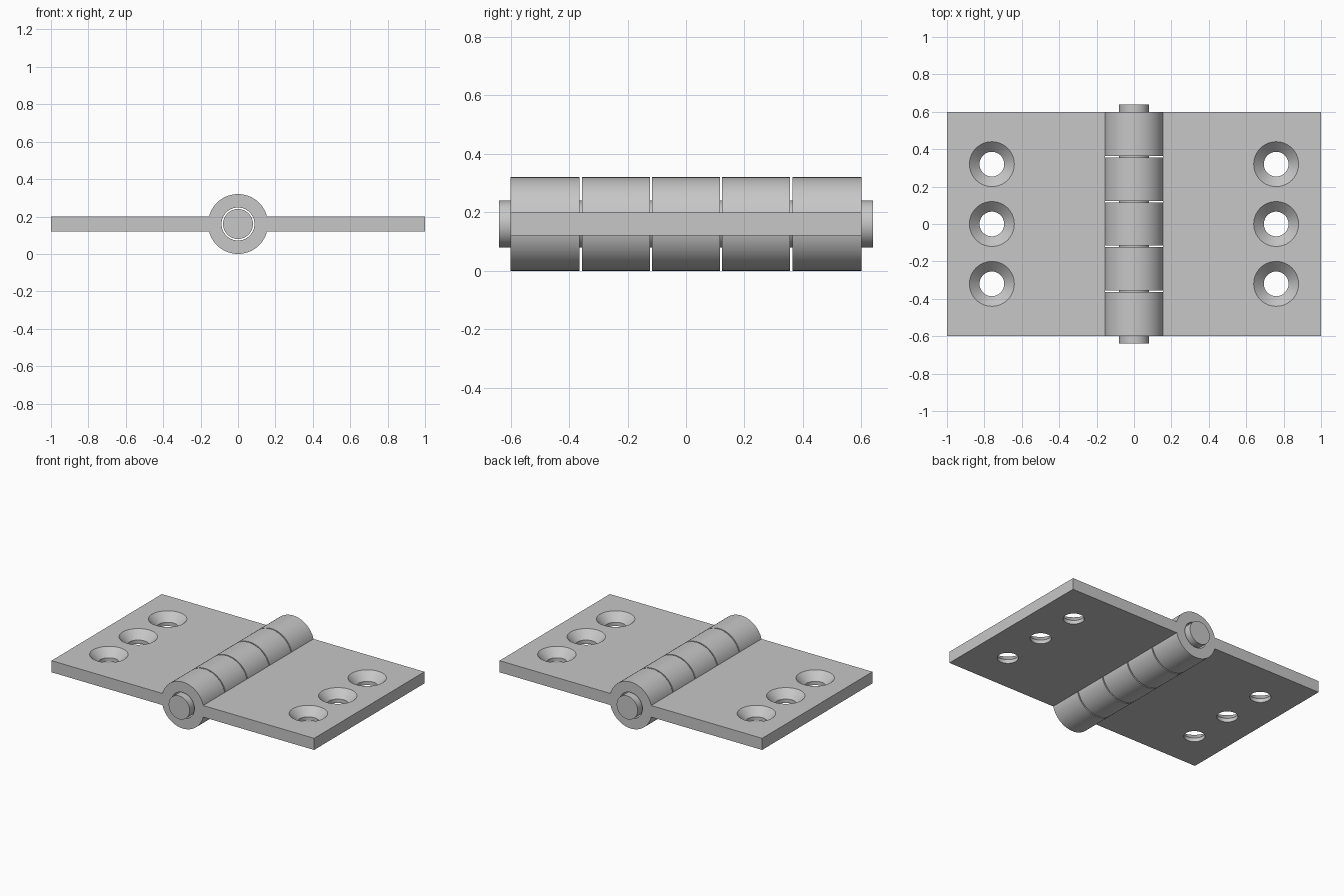
import bpy
import bmesh
from math import cos, sin, tau, pi, radians
from mathutils import Matrix

cube = bpy.data.objects.get("Cube")
if cube:
    bpy.data.objects.remove(cube, do_unlink=True)

AXIS_Z = 0.16
BARREL_R, BORE_R, PIN_R = 0.16, 0.088, 0.08
LEAF_BOTTOM, LEAF_TOP = 0.12, 0.20
LEAF_INNER, LEAF_HALF = 0.155, 0.60
KNUCKLES, GAP = 5, 0.008

steel = bpy.data.materials.new("steel_grey")
steel.use_nodes = True
grey = (0.57, 0.57, 0.57, 1.0)
steel.diffuse_color = grey
steel.node_tree.nodes["Principled BSDF"].inputs["Base Color"].default_value = grey


def make_object(name, bm):
    bmesh.ops.recalc_face_normals(bm, faces=bm.faces[:])
    mesh = bpy.data.meshes.new(name)
    bm.to_mesh(mesh)
    bm.free()
    mesh.materials.append(steel)
    obj = bpy.data.objects.new(name, mesh)
    bpy.context.collection.objects.link(obj)
    return obj


def activate(obj):
    bpy.ops.object.select_all(action="DESELECT")
    obj.select_set(True)
    bpy.context.view_layer.objects.active = obj


def smooth(obj):
    activate(obj)
    bpy.ops.object.shade_smooth_by_angle(angle=radians(30))


def add_lathe(bm, profile, closed, matrix, segments=64):
    """Turn (radius, height) points around z, then place them by the matrix."""
    rings = []
    for r, h in profile:
        angles = [tau * i / segments for i in range(segments)]
        rings.append([bm.verts.new(matrix @ Matrix.Translation((r * cos(a), r * sin(a), h)).translation)
                      for a in angles])
    pairs = list(zip(rings, rings[1:]))
    if closed:
        pairs.append((rings[-1], rings[0]))
    else:
        bm.faces.new(rings[0])
        bm.faces.new(rings[-1])
    for low, high in pairs:
        for i in range(segments):
            j = (i + 1) % segments
            bm.faces.new((low[i], low[j], high[j], high[i]))


# Leaves with three countersunk screw holes each
def make_leaf(name, side):
    bm = bmesh.new()
    bmesh.ops.create_cube(bm, size=1.0)
    bmesh.ops.scale(bm, verts=bm.verts, vec=(1 - LEAF_INNER, 2 * LEAF_HALF, LEAF_TOP - LEAF_BOTTOM))
    bmesh.ops.translate(bm, verts=bm.verts, vec=(side * (1 + LEAF_INNER) / 2, 0, AXIS_Z))
    leaf = make_object(name, bm)

    hole, sink, over = 0.066, 0.12, 0.02
    profile = [(hole, LEAF_BOTTOM - over), (hole, LEAF_TOP - (sink - hole)), (sink + over, LEAF_TOP + over)]
    bm = bmesh.new()
    for y in (-0.32, 0, 0.32):
        add_lathe(bm, profile, False, Matrix.Translation((side * 0.76, y, 0)))
    cutter = make_object("screw_hole_cutter", bm)
    cutter.hide_render = True

    cut = leaf.modifiers.new("screw_holes", "BOOLEAN")
    cut.operation = "DIFFERENCE"
    cut.solver = "EXACT"
    cut.object = cutter
    activate(leaf)
    bpy.ops.object.modifier_apply(modifier=cut.name)
    bpy.data.objects.remove(cutter, do_unlink=True)
    smooth(leaf)


make_leaf("left_leaf", 1)
make_leaf("right_leaf", -1)

# Barrel knuckles with a clear bore, separated by thin gaps
along_y = Matrix.Translation((0, 0, AXIS_Z)) @ Matrix.Rotation(-pi / 2, 4, "X")
pitch = 2 * LEAF_HALF / KNUCKLES
for k in range(KNUCKLES):
    start = -LEAF_HALF + k * pitch + (GAP / 2 if k > 0 else 0)
    end = -LEAF_HALF + (k + 1) * pitch - (GAP / 2 if k < KNUCKLES - 1 else 0)
    bm = bmesh.new()
    add_lathe(bm, [(BORE_R, start), (BARREL_R, start), (BARREL_R, end), (BORE_R, end)], True, along_y)
    smooth(make_object(f"knuckle_{k + 1}", bm))

# Hinge pin standing out at both ends
bm = bmesh.new()
add_lathe(bm, [(PIN_R, -0.64), (PIN_R, 0.64)], False, along_y)
smooth(make_object("hinge_pin", bm))
